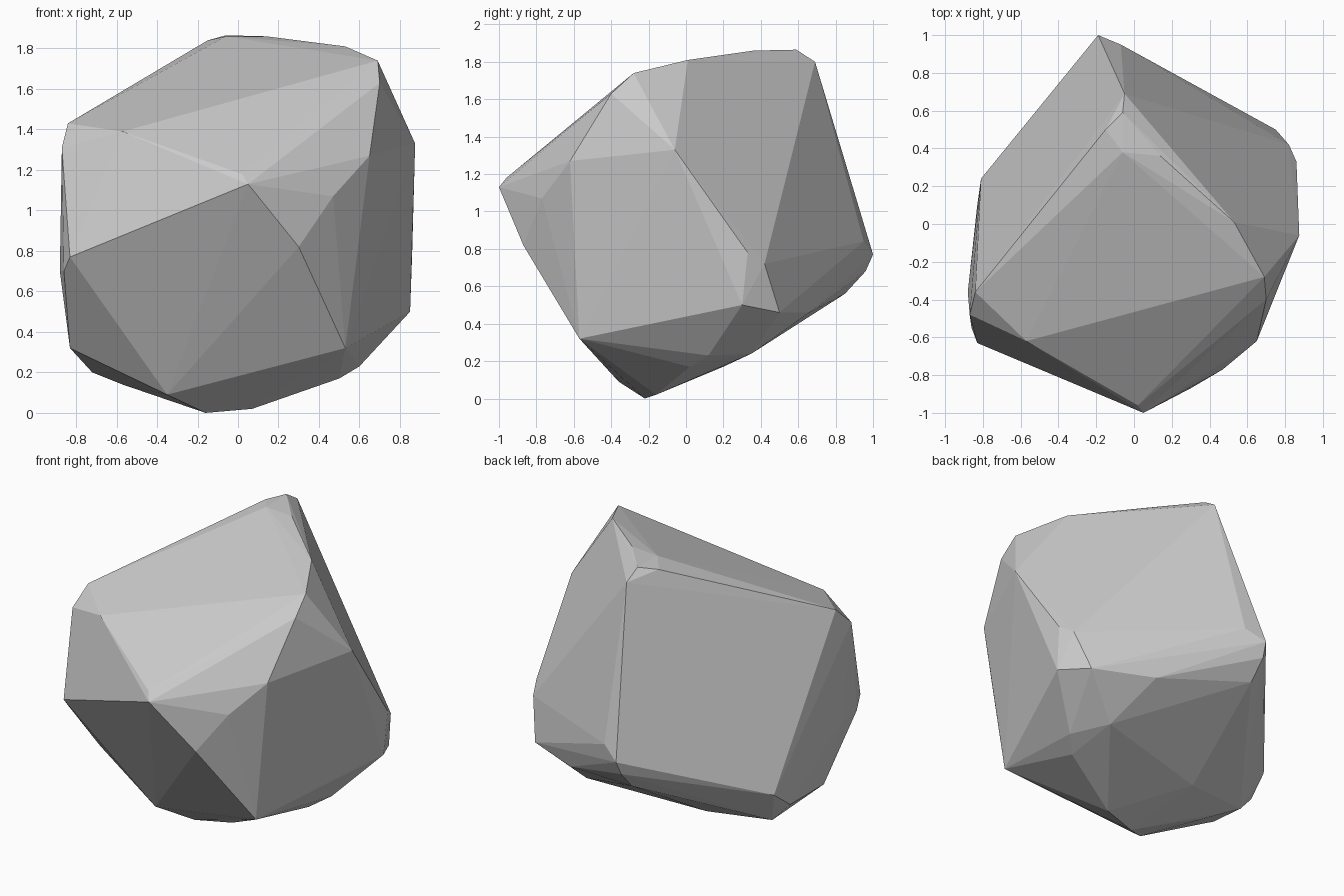
import bpy, bmesh

# Corner points of the boulder, grouped by the region they shape
crown = [(-.06, .59, 1.865), (-.05, .69, 1.80), (-.15, .5, 1.84), (-.06, .38, 1.86),
         (.14, .36, 1.86), (.53, .01, 1.81), (.69, -.28, 1.74), (.70, -.4, 1.63)]
nose = [(.03, -.99, 1.13), (.05, -1, 1.13), (.02, -.96, 1.18), (.3, -.87, .82),
        (.47, -.77, 1.07), (.65, -.62, 1.27), (.53, -.57, .32)]
left_side = [(-.83, -.63, .77), (-.84, -.36, 1.43), (-.87, -.48, 1.31), (-.57, -.62, 1.39),
             (-.88, -.36, .7), (-.86, -.55, .7), (-.83, -.25, .32), (-.81, .24, .43),
             (-.83, .1, .32), (-.72, .13, .2)]
right_side = [(.875, -.06, 1.33), (.85, .3, .5), (.86, .33, .78), (.82, .42, .72),
              (.75, .5, .46)]
back = [(-.19, 1, .77), (-.07, .95, .84), (-.2, .96, .68), (-.2, .85, .56), (.38, .66, .46)]
base = [(-.35, -.36, .09), (-.2, -.36, .1), (-.16, -.22, 0), (.07, -.16, .02),
        (.5, .02, .17), (.6, .12, .23), (.48, .35, .24), (-.29, .2, .17), (-.57, 0, .14)]

# Faceted rock: wrap the corners in a tight skin
bm = bmesh.new()
for region in (crown, nose, left_side, right_side, back, base):
    for co in region:
        bm.verts.new(co)
hull = bmesh.ops.convex_hull(bm, input=bm.verts[:])
loose = [v for v in bm.verts if not v.link_faces]
bmesh.ops.delete(bm, geom=loose, context='VERTS')
bmesh.ops.recalc_face_normals(bm, faces=bm.faces[:])

mesh = bpy.data.meshes.new("boulder")
bm.to_mesh(mesh)
bm.free()
boulder = bpy.data.objects.new("boulder", mesh)
bpy.context.collection.objects.link(boulder)
